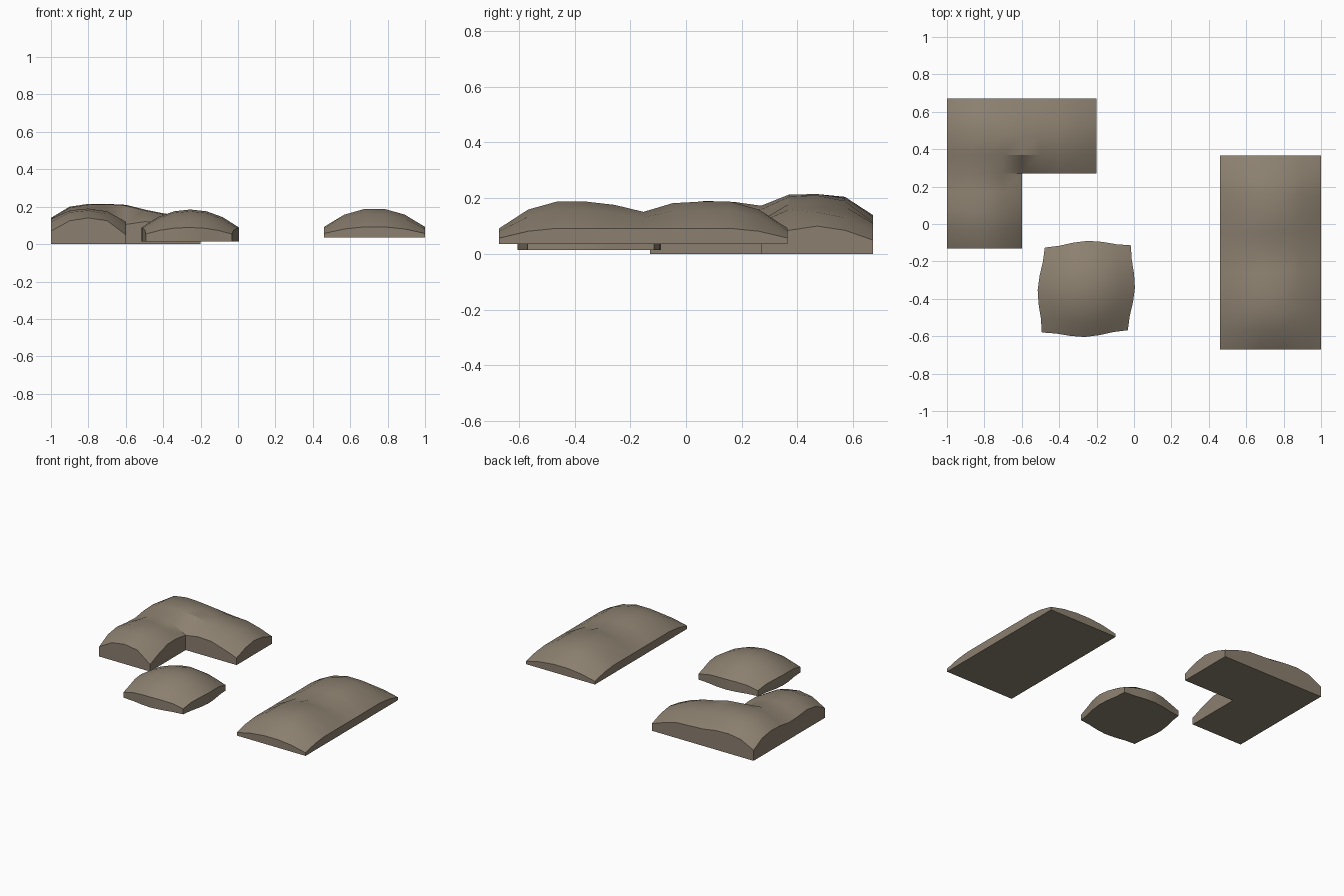
import bpy, bmesh, math

if "Cube" in bpy.data.objects:
    bpy.data.objects.remove(bpy.data.objects["Cube"])

stone = bpy.data.materials.new("taupe_stone")
stone.diffuse_color = (0.26, 0.215, 0.16, 1)
stone.use_nodes = True
stone.node_tree.nodes["Principled BSDF"].inputs["Base Color"].default_value = stone.diffuse_color


def slab(name, nx, ny, point, base):
    """Grid of top vertices from point(i, j) -> (x, y, z) or None, closed down to base."""
    bm = bmesh.new()
    top, low = {}, {}
    for i in range(nx + 1):
        for j in range(ny + 1):
            p = point(i, j)
            if p:
                top[i, j] = bm.verts.new(p)
                low[i, j] = bm.verts.new((p[0], p[1], base))
    cells = {(i, j) for i in range(nx) for j in range(ny)
             if all(k in top for k in ((i, j), (i + 1, j), (i + 1, j + 1), (i, j + 1)))}
    for i, j in cells:
        ring = [(i, j), (i + 1, j), (i + 1, j + 1), (i, j + 1)]
        bm.faces.new([top[k] for k in ring])
        bm.faces.new([low[k] for k in reversed(ring)])
        # side walls wherever there is no neighbouring cell
        for a, b, n in zip(ring, ring[1:] + ring[:1],
                           [(i, j - 1), (i + 1, j), (i, j + 1), (i - 1, j)]):
            if n not in cells:
                bm.faces.new([low[a], low[b], top[b], top[a]])
    bmesh.ops.recalc_face_normals(bm, faces=bm.faces)
    me = bpy.data.meshes.new(name)
    bm.to_mesh(me)
    bm.free()
    me.materials.append(stone)
    ob = bpy.data.objects.new(name, me)
    bpy.context.collection.objects.link(ob)
    bpy.ops.object.select_all(action='DESELECT')
    ob.select_set(True)
    bpy.context.view_layer.objects.active = ob
    bpy.ops.object.shade_smooth_by_angle(angle=math.radians(32))


def puff(fx, fy):
    """Pillow height: low corners, higher edges, full middle."""
    return 0.057 + 0.035 * (fx + fy) + 0.061 * fx * fy


# Long slab with two swells and a dip between them
FX = [0, 0.68, 1, 1, 0.68, 0]
FY = [0, 0.7, 1, 1, 1, 1, 1, 1, 1, 0.7, 0]
DIP = {4: 0.012, 5: 0.037, 6: 0.006}
slab("long_slab", 5, 10, lambda i, j: (
    0.46 + 0.108 * i, -0.67 + 0.1035 * j,
    puff(FX[i], FY[j]) - FX[i] * DIP.get(j, 0)), 0.035)

# L-shaped slab, heights in hundredths from front row to back row
L_ROWS = [
    [7, 12.5, 14, 12.5, 5],
    [12, 17, 18, 16, 9],
    [13.5, 18, 19, 17.5, 12],
    [12.5, 17.5, 18.7, 17, 12],
    [12, 16, 17.3, 16, 10.5, 12, 11.5, 8.5, 5],
    [13.5, 19.5, 21, 21.3, 20.5, 18, 16, 13, 8.5],
    [14, 20, 21.5, 21.5, 21, 18.5, 16.5, 15, 10],
    [12.5, 19, 20.5, 20, 19, 17, 15.5, 13, 8.5],
    [7.5, 12.5, 14, 13.5, 12, 11.5, 11, 8.5, 5],
]
slab("l_shaped_slab", 8, 8, lambda i, j: (
    -1 + 0.1 * i, -0.13 + 0.1 * j, L_ROWS[j][i] / 100)
    if i < len(L_ROWS[j]) else None, 0.0)


# Small square slab with wavy sides
def small_point(i, j, n=6):
    u, v = 2 * i / n - 1, 2 * j / n - 1
    bulge = lambda t: 0.5 + 0.5 * math.cos(math.pi * t)
    x = u * (0.23 + 0.03 * bulge(v)) + 0.008 * v
    y = v * (0.227 + 0.03 * bulge(u)) + 0.006 * u
    f = lambda t: 1 - abs(t) ** 2.1
    return (-0.255 + x, -0.347 + y, puff(f(u), f(v)) - 0.003)


slab("small_square_slab", 6, 6, small_point, 0.015)
